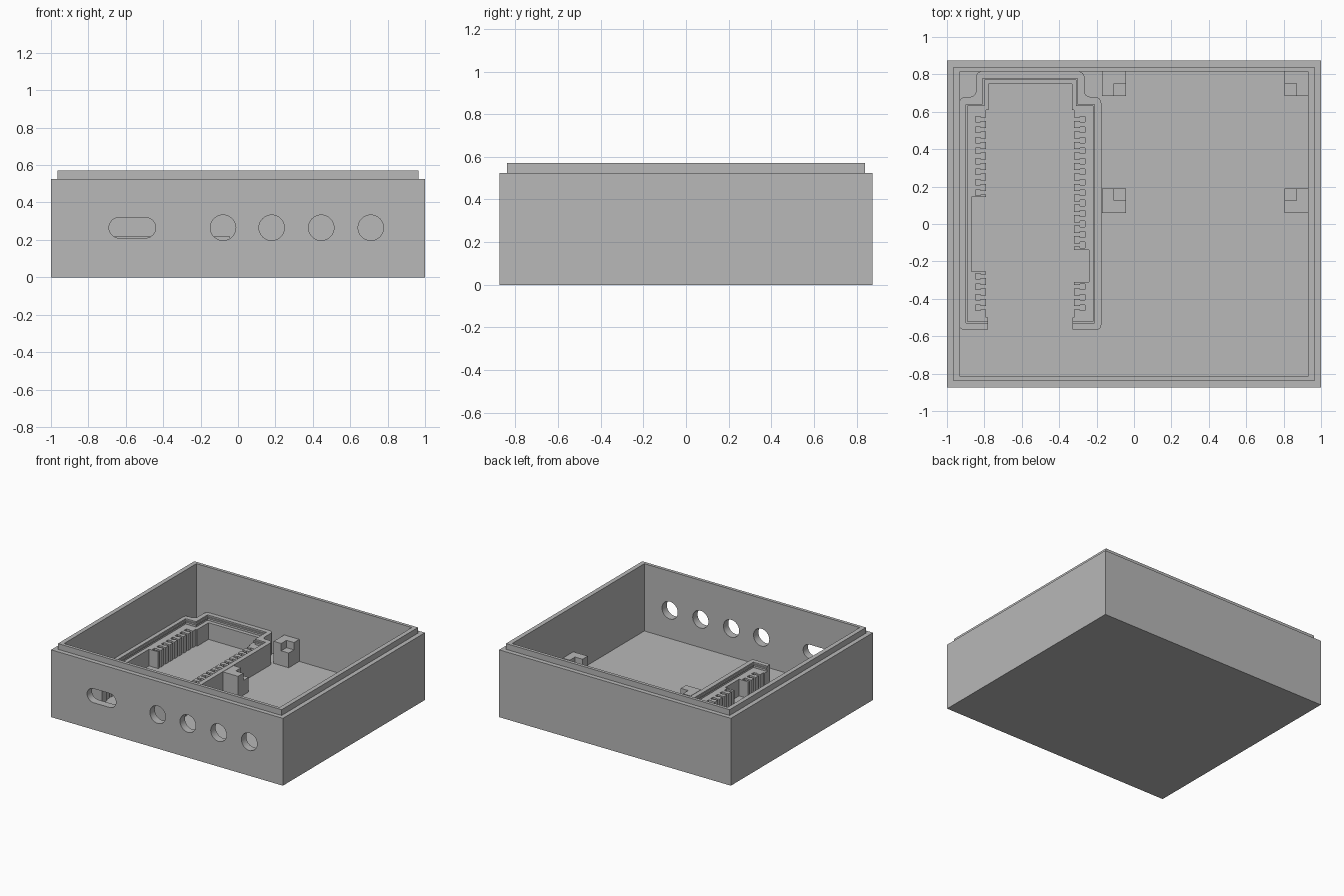
import bpy, bmesh, math
from mathutils import Matrix

cube = bpy.data.objects.get("Cube")
if cube:
    bpy.data.objects.remove(cube)

GREY = (0.48, 0.48, 0.48, 1)
plastic = bpy.data.materials.new("grey plastic")
plastic.use_nodes = True
plastic.diffuse_color = GREY
plastic.node_tree.nodes["Principled BSDF"].inputs["Base Color"].default_value = GREY

FLOOR, SUNK = 0.045, 0.03      # floor height; parts start slightly inside the floor
LEDGE, TOP = 0.175, 0.217      # cradle ledge and cradle/post top
MID = -0.555                   # centre line of the cradle


def finish(bm, name):
    bmesh.ops.recalc_face_normals(bm, faces=bm.faces)
    mesh = bpy.data.meshes.new(name)
    bm.to_mesh(mesh)
    bm.free()
    mesh.materials.append(plastic)
    ob = bpy.data.objects.new(name, mesh)
    bpy.context.collection.objects.link(ob)
    return ob


def prism(name, outline, z0, z1, turn=None):
    """Extrude a flat outline from z0 to z1."""
    bm = bmesh.new()
    face = bm.faces.new([bm.verts.new((x, y, z0)) for x, y in outline])
    new = bmesh.ops.extrude_face_region(bm, geom=[face])["geom"]
    bmesh.ops.translate(bm, vec=(0, 0, z1 - z0),
                        verts=[v for v in new if isinstance(v, bmesh.types.BMVert)])
    if turn:
        bm.transform(turn)
    return finish(bm, name)


def rect(x0, y0, x1, y1):
    return [(x0, y0), (x1, y0), (x1, y1), (x0, y1)]


def arc(cx, cy, r, start, end, n=6):
    return [(cx + r * math.cos(math.radians(start + (end - start) * i / n)),
             cy + r * math.sin(math.radians(start + (end - start) * i / n)))
            for i in range(n + 1)]


# Open tray with a stepped rim, made from nested rectangles
bm = bmesh.new()
rings = []
for hx, hy, z in [(1, 0.875, 0), (1, 0.875, 0.525), (0.965, 0.84, 0.525),
                  (0.965, 0.84, 0.57), (0.93, 0.815, 0.57), (0.93, 0.815, FLOOR)]:
    rings.append([bm.verts.new((x, y, z)) for x, y in rect(-hx, -hy, hx, hy)])
for a, b in zip(rings, rings[1:]):
    for i in range(4):
        j = (i + 1) % 4
        bm.faces.new((a[i], a[j], b[j], b[i]))
bm.faces.new(rings[0])
bm.faces.new(rings[-1])
tray = finish(bm, "tray")

# Round holes and a rounded slot through the front wall
HOLE_Z = 0.265
outlines = [arc(x, HOLE_Z, 0.068, 0, 360 - 11.25, 31) for x in (-0.08, 0.18, 0.445, 0.71)]
outlines.append(arc(-0.495, HOLE_Z, 0.055, -90, 90, 12) + arc(-0.635, HOLE_Z, 0.055, 90, 270, 12))
for outline in outlines:
    cutter = prism("hole_cutter", outline, 0.75, 0.95, Matrix.Rotation(math.pi / 2, 4, "X"))
    cutter.hide_render = True
    mod = tray.modifiers.new("hole", "BOOLEAN")
    mod.operation, mod.solver, mod.object = "DIFFERENCE", "EXACT", cutter
    bpy.context.view_layer.objects.active = tray
    bpy.ops.object.modifier_apply(modifier=mod.name)
    bpy.data.objects.remove(cutter)

# Smooth only the curved walls of the holes
bpy.ops.object.select_all(action="DESELECT")
tray.select_set(True)
bpy.context.view_layer.objects.active = tray
bpy.ops.object.shade_smooth_by_angle(angle=math.radians(30))

# Corner posts, each notched towards the middle of the group
for name, x, y, sx, sy in [("front_left_post", -0.172, 0.06, 1, 1),
                           ("back_left_post", -0.172, 0.815, 1, -1),
                           ("front_right_post", 0.935, 0.06, -1, 1),
                           ("back_right_post", 0.935, 0.815, -1, -1)]:
    W, H, SEAT = 0.13, 0.065, 0.16
    square = rect(0, 0, W, W)
    corner = [(0, 0), (W, 0), (W, H), (H, H), (H, W), (0, W)]
    for part, shape, z0, z1 in [("", square, SUNK, SEAT), ("_stop", corner, SEAT, TOP)]:
        prism(name + part, [(x + sx * px, y + sy * py) for px, py in shape], z0, z1)


# Cradle walls: a stepped outline, open at the front
def mirrored(half):
    return [(MID + x, y) for x, y in half] + [(MID - x, y) for x, y in reversed(half)]


OPEN = 0.225
outer = ([(OPEN, -0.565)] + arc(0.355, -0.54, 0.025, -90, 0) + arc(0.345, 0.645, 0.035, 0, 90)
         + arc(0.32, 0.71, 0.03, 270, 180) + arc(0.26, 0.785, 0.03, 0, 90))


def cradle_layer(name, inset, z0, z1):
    side, neck = 0.38 - inset, 0.29 - inset
    inner = [(OPEN, -0.565 + inset), (side, -0.565 + inset), (side, 0.675 - inset),
             (neck, 0.675 - inset), (neck, 0.815 - inset)]
    prism(name, mirrored(outer) + mirrored(inner)[::-1], z0, z1)


cradle_layer("cradle_base", 0.066, SUNK, LEDGE)
cradle_layer("cradle_wall", 0.036, LEDGE, 0.193)
cradle_layer("cradle_snap_bead", 0.045, 0.193, 0.205)
cradle_layer("cradle_rim", 0.036, 0.205, TOP)


# Pin combs with keyhole slots, sitting against the cradle walls
def comb(name, side, y0, y1, first, count):
    back, head, neck, front = 0.32, 0.293, 0.265, 0.235
    pts = [(back, y1), (back, y0), (front, y0)]
    for i in reversed(range(count)):
        y = first - i * 0.056
        a, b = 0.009, 0.015
        pts += [(front, y - a), (neck, y - a), (neck, y - b), (head, y - b),
                (head, y + b), (neck, y + b), (neck, y + a), (front, y + a)]
    pts.append((front, y1))
    prism(name, [(MID + side * x, y) for x, y in pts], SUNK, LEDGE)


comb("left_rear_comb", -1, 0.145, 0.615, 0.56, 8)
comb("left_front_comb", -1, -0.505, -0.255, -0.28, 4)
comb("right_rear_comb", 1, -0.14, 0.615, 0.56, 13)
comb("right_front_comb", 1, -0.505, -0.31, -0.336, 3)
